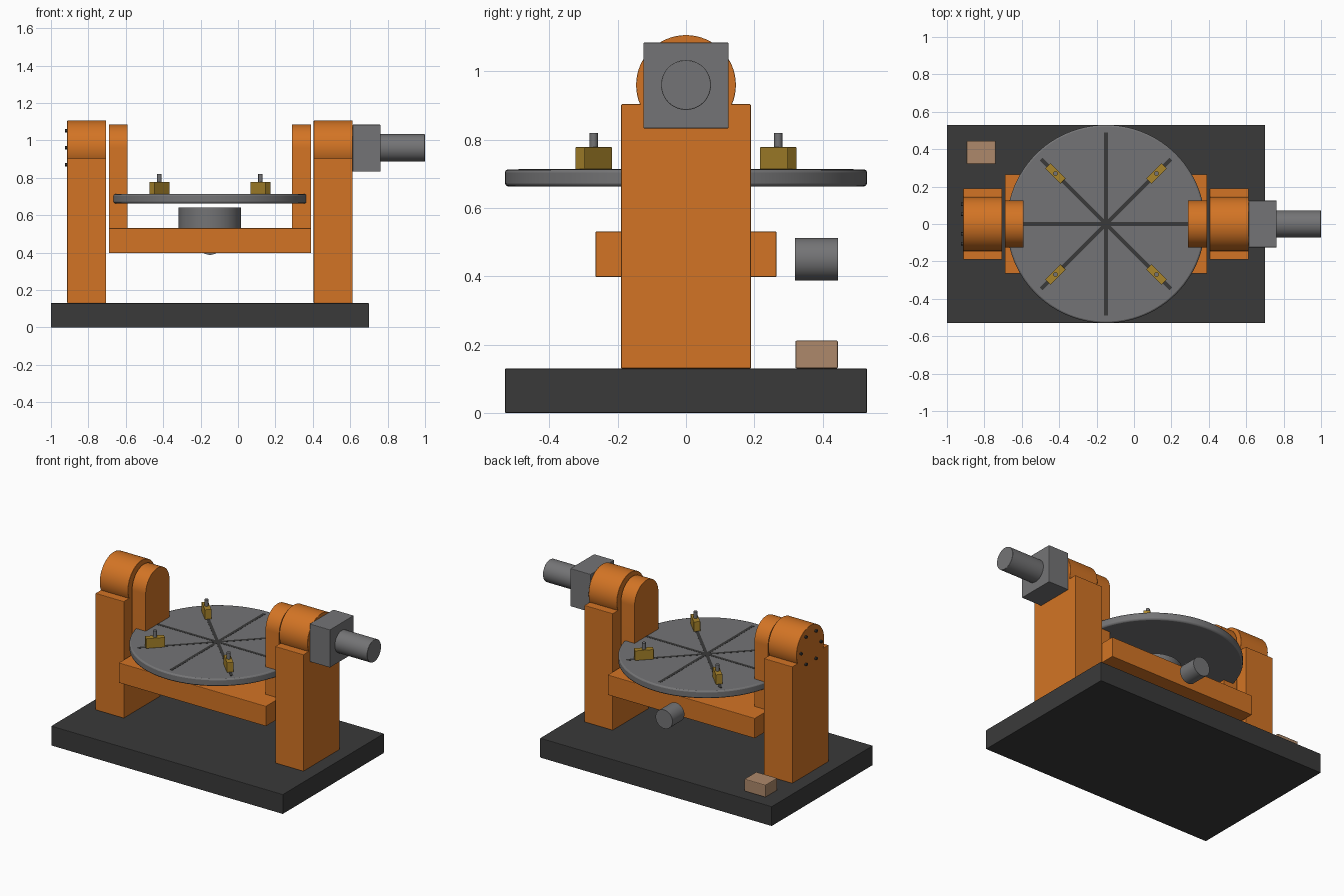
import bpy, math
from mathutils import Matrix

if "Cube" in bpy.data.objects:
    bpy.data.objects.remove(bpy.data.objects["Cube"])

def material(name, rgb):
    m = bpy.data.materials.new(name)
    m.diffuse_color = (*rgb, 1)
    m.use_nodes = True
    m.node_tree.nodes["Principled BSDF"].inputs["Base Color"].default_value = m.diffuse_color
    return m

ORANGE = material("orange_paint", (0.65, 0.175, 0.018))
GREY = material("machined_grey", (0.175, 0.175, 0.18))
DARK = material("dark_steel", (0.042, 0.042, 0.042))
GOLD = material("brass_clamp", (0.39, 0.23, 0.024))
TAN = material("tan_box", (0.42, 0.25, 0.145))

CX, AXIS_Z = -0.15, 0.96  # turntable centre and tilt axis height


def finish(o, name, mat, bevel):
    o.name = name
    o.data.materials.append(mat)
    if bevel:
        b = o.modifiers.new("bevel", 'BEVEL')
        b.width, b.segments, b.limit_method = bevel, 2, 'ANGLE'
    return o


def box(name, mat, x, y, z, bevel=0.003):
    """Box from (min, max) ranges."""
    bpy.ops.mesh.primitive_cube_add(size=1)
    o = bpy.context.object
    o.data.transform(Matrix.Diagonal((x[1] - x[0], y[1] - y[0], z[1] - z[0], 1)))
    o.location = [(r[0] + r[1]) / 2 for r in (x, y, z)]
    return finish(o, name, mat, bevel)


def cyl(name, mat, r, length, loc, axis='Z', bevel=0.0, n=64):
    bpy.ops.mesh.primitive_cylinder_add(vertices=n, radius=r, depth=length, location=loc)
    o = bpy.context.object
    if axis == 'X':
        o.data.transform(Matrix.Rotation(math.pi / 2, 4, 'Y'))
    elif axis == 'Y':
        o.data.transform(Matrix.Rotation(math.pi / 2, 4, 'X'))
    bpy.ops.object.shade_smooth_by_angle(angle=math.radians(30))
    return finish(o, name, mat, bevel)


def arm(name, x0, x1):
    """Round-topped cradle arm: profile extruded along x."""
    r = 0.125
    prof = [(-r, 0.53), (r, 0.53)]
    prof += [(r * math.cos(math.pi * i / 32), AXIS_Z + r * math.sin(math.pi * i / 32)) for i in range(33)]
    n = len(prof)
    verts = [(x, y, z) for x in (x0, x1) for y, z in prof]
    faces = [list(range(n))[::-1], list(range(n, 2 * n))]
    faces += [(i, (i + 1) % n, n + (i + 1) % n, n + i) for i in range(n)]
    me = bpy.data.meshes.new(name)
    me.from_pydata(verts, [], faces)
    o = bpy.data.objects.new(name, me)
    bpy.context.collection.objects.link(o)
    bpy.ops.object.select_all(action='DESELECT')
    o.select_set(True)
    bpy.context.view_layer.objects.active = o
    bpy.ops.object.shade_smooth_by_angle(angle=math.radians(30))
    return finish(o, name, ORANGE, 0)


# Base plate
box("base_plate", DARK, (-1.0, 0.70), (-0.53, 0.53), (0, 0.13))

# Posts, bearing housings and cradle arms on both sides
for side, s in (("left", -1), ("right", 1)):
    xs = sorted((CX + s * 0.555, CX + s * 0.763))
    box(side + "_post", ORANGE, xs, (-0.19, 0.19), (0.13, 0.904))
    cyl(side + "_bearing_housing", ORANGE, 0.146, 0.208, (CX + s * 0.659, 0, AXIS_Z), 'X', 0.002)
    arm(side + "_cradle_arm", *sorted((CX + s * 0.44, CX + s * 0.54)))

# Cradle beam
box("cradle_beam", ORANGE, (CX - 0.54, CX + 0.54), (-0.265, 0.265), (0.398, 0.531))

# Bolts on the outer face of the left housing
for i in range(6):
    a = i * math.pi / 3
    cyl("housing_bolt", DARK, 0.009, 0.02,
        (-0.915, 0.105 * math.cos(a), AXIS_Z + 0.105 * math.sin(a)), 'X', n=12)

# Tilt drive
box("gearbox", GREY, (0.613, 0.762), (-0.125, 0.125), (0.833, 1.084))
cyl("tilt_motor", GREY, 0.073, 0.24, (0.879, 0, AXIS_Z), 'X', 0.002)

# Turntable, hub and rotary motor
cyl("turntable", GREY, 0.53, 0.05, (CX, 0, 0.688), 'Z', 0.009, 96)
cyl("turntable_hub", GREY, 0.167, 0.11, (CX, 0, 0.585))
cyl("rotary_motor", GREY, 0.062, 0.125, (CX, 0.382, 0.45), 'Y')

# Slots across the turntable
for i in range(4):
    o = box("table_slot", DARK, (-0.49, 0.49), (-0.01, 0.01), (0, 0.003), 0)
    o.location = (CX, 0, 0.7125)
    o.rotation_euler.z = i * math.pi / 4

# Clamps with studs
for i in range(4):
    a = math.pi / 4 + i * math.pi / 2
    x, y = CX + 0.382 * math.cos(a), 0.382 * math.sin(a)
    c = box("clamp_block", GOLD, (-0.0575, 0.0575), (-0.02, 0.02), (0, 0.065), 0.002)
    c.location = (x, y, 0.7455)
    c.rotation_euler.z = a
    cyl("clamp_stud", GREY, 0.012, 0.06, (x, y, 0.79), n=20)

# Small box on the base
box("junction_box", TAN, (-0.895, -0.74), (0.32, 0.445), (0.13, 0.212), 0.005)
